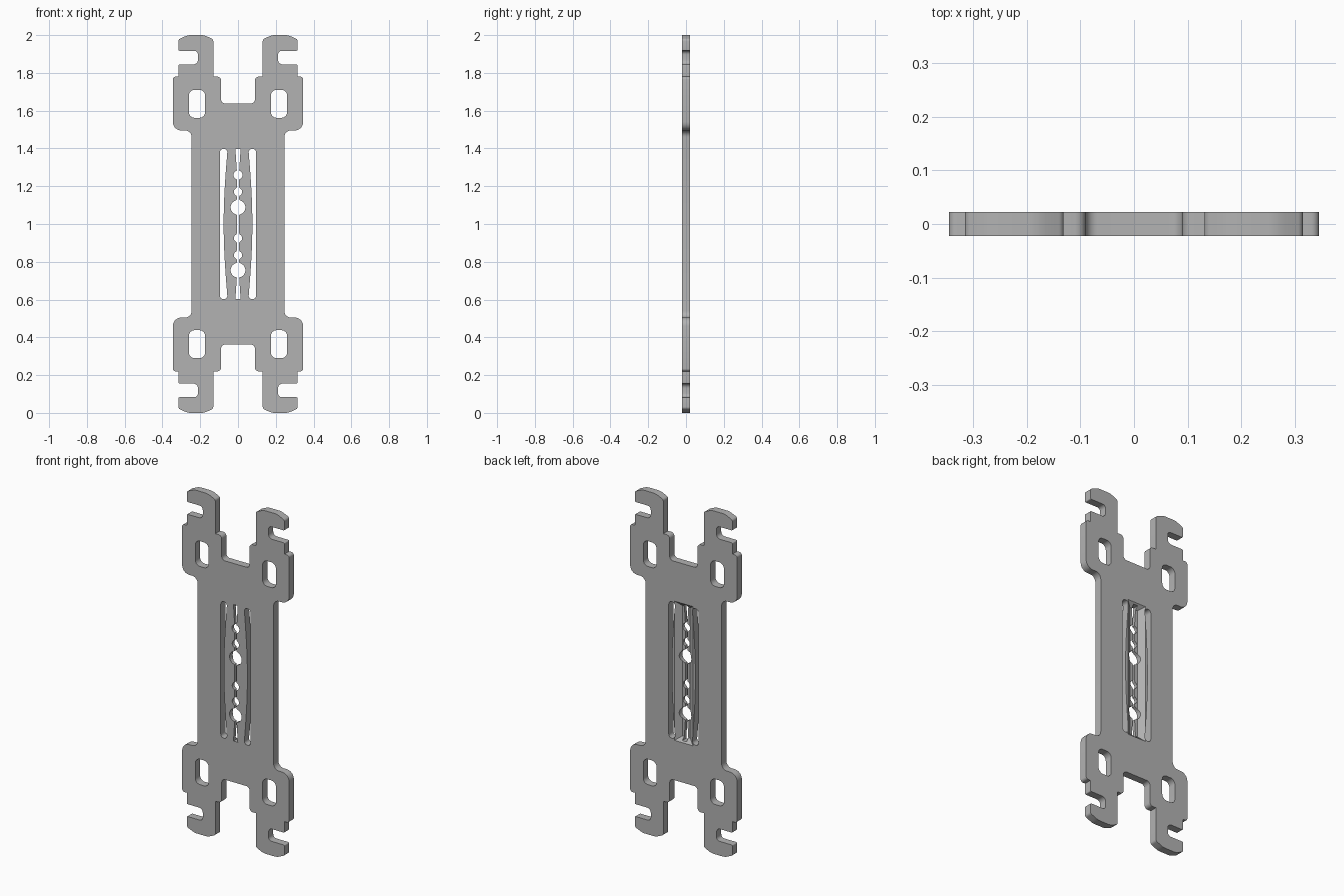
import bpy, bmesh, math
from mathutils import Vector

cube = bpy.data.objects.get("Cube")
if cube:
    bpy.data.objects.remove(cube, do_unlink=True)

HALF = 0.022   # half the plate thickness
MID = 1.0      # height of the mirror line

grey = bpy.data.materials.new("plain grey")
grey.use_nodes = True
grey.diffuse_color = (0.45, 0.45, 0.45, 1)
for node in grey.node_tree.nodes:
    if node.type == 'BSDF_PRINCIPLED':
        node.inputs["Base Color"].default_value = grey.diffuse_color


def rounded(corners, steps=6):
    """Round each (x, z, radius) corner of a closed outline."""
    out = []
    n = len(corners)
    for i, (x, z, r) in enumerate(corners):
        p = Vector((x, z))
        if r == 0:
            out.append(p)
            continue
        a = Vector(corners[i - 1][:2]) - p
        b = Vector(corners[(i + 1) % n][:2]) - p
        half = a.angle(b) / 2
        t = min(r / math.tan(half), a.length * 0.49, b.length * 0.49)
        r = t * math.tan(half)
        a.normalize()
        b.normalize()
        centre = p + (a + b).normalized() * (r / math.sin(half))
        start, end = p + a * t - centre, p + b * t - centre
        sweep = start.angle_signed(end)
        for k in range(steps + 1):
            ang = -sweep * k / steps
            c, s = math.cos(ang), math.sin(ang)
            out.append(centre + Vector((start.x * c - start.y * s,
                                        start.x * s + start.y * c)))
    return out


# Outer outline: one quarter, mirrored up-down and left-right
quarter = [
    (0.245, 1.495, 0.035), (0.345, 1.495, 0.045), (0.345, 1.78, 0.02),
    (0.315, 1.78, 0), (0.315, 1.845, 0.006), (0.212, 1.845, 0.024),
    (0.212, 1.917, 0.02), (0.315, 1.917, 0.006), (0.315, 1.978, 0.015),
    (0.265, 2.0, 0.08), (0.18, 2.0, 0.08), (0.131, 1.978, 0.015),
    (0.131, 1.78, 0), (0.09, 1.78, 0.028), (0.09, 1.638, 0.022),
]
right_side = [(x, 2 * MID - z, r) for x, z, r in reversed(quarter)] + quarter
outline = right_side + [(-x, z, r) for x, z, r in reversed(right_side)]
loops = [rounded(outline)]

# Four rounded windows
for sx in (-1, 1):
    for low, high in ((1.562, 1.71), (0.29, 0.438)):
        loops.append(rounded([(sx * x, z, 0.03) for x, z in
                              ((0.174, low), (0.26, low), (0.26, high), (0.174, high))]))

# Two long slots with a straight outer edge and a bowed inner edge
for sx in (-1, 1):
    slot = [(0.096, 0.602, 0.019), (0.096, 1.398, 0.019), (0.055, 1.398, 0.019)]
    for k in range(1, 20):
        u = k / 20
        slot.append((0.055 + 0.021 * math.sin(math.pi * u), 1.398 - 0.796 * u, 0))
    slot.append((0.055, 0.602, 0.019))
    loops.append(rounded([(sx * x, z, r) for x, z, r in slot]))

# Central slit: a thin gap widened by round bulges
bulges = [(1.26, 0.024), (1.17, 0.022), (1.088, 0.039),
          (0.925, 0.022), (0.835, 0.022), (0.755, 0.039)]


def slit_width(z):
    w = 0.006 + 0.008 * max(0, abs(z - MID) - 0.28) / 0.12
    for c, r in bulges:
        w = max(w, math.sqrt(max(0, r * r - (z - c) ** 2)))
    return w


heights = [0.602 + 0.796 * k / 160 for k in range(161)]
loops.append([Vector((slit_width(z), z)) for z in heights] +
             [Vector((-slit_width(z), z)) for z in reversed(heights)])

# Fill and extrude the plate
curve = bpy.data.curves.new("plate_outline", 'CURVE')
curve.dimensions = '2D'
curve.fill_mode = 'BOTH'
curve.extrude = HALF
for loop in loops:
    spline = curve.splines.new('POLY')
    spline.points.add(len(loop) - 1)
    for point, p in zip(spline.points, loop):
        point.co = (p.x, p.y, 0, 1)
    spline.use_cyclic_u = True
helper = bpy.data.objects.new("outline_helper", curve)
bpy.context.collection.objects.link(helper)
bpy.context.view_layer.update()
evaluated = helper.evaluated_get(bpy.context.evaluated_depsgraph_get())
mesh = bpy.data.meshes.new_from_object(evaluated)
bpy.data.objects.remove(helper, do_unlink=True)

bm = bmesh.new()
bm.from_mesh(mesh)
bmesh.ops.remove_doubles(bm, verts=bm.verts, dist=0.00005)
for v in bm.verts:
    v.co = (v.co.x, -v.co.z, v.co.y)
bmesh.ops.recalc_face_normals(bm, faces=bm.faces)
bm.to_mesh(mesh)
bm.free()
mesh.materials.clear()
mesh.materials.append(grey)
plate = bpy.data.objects.new("mounting_plate", mesh)
bpy.context.collection.objects.link(plate)

# Sloped trough cut into the back of the two flexible strips
bm = bmesh.new()
bmesh.ops.create_cube(bm, size=2)
for v in bm.verts:
    outer = v.co.y > 0
    v.co = (v.co.x * (0.062 if outer else 0.025),
            HALF + 0.002 if outer else -0.003,
            MID + v.co.z * (0.408 if outer else 0.38))
cut_mesh = bpy.data.meshes.new("trough_cutter")
bm.to_mesh(cut_mesh)
bm.free()
cut_mesh.materials.append(grey)
cutter = bpy.data.objects.new("trough_cutter", cut_mesh)
cutter.hide_render = True
bpy.context.collection.objects.link(cutter)

bpy.ops.object.select_all(action='DESELECT')
bpy.context.view_layer.objects.active = plate
plate.select_set(True)
mod = plate.modifiers.new("trough", 'BOOLEAN')
mod.operation = 'DIFFERENCE'
mod.solver = 'EXACT'
mod.object = cutter
bpy.ops.object.modifier_apply(modifier=mod.name)
bpy.data.objects.remove(cutter, do_unlink=True)
bpy.ops.object.shade_smooth_by_angle(angle=math.radians(30))
